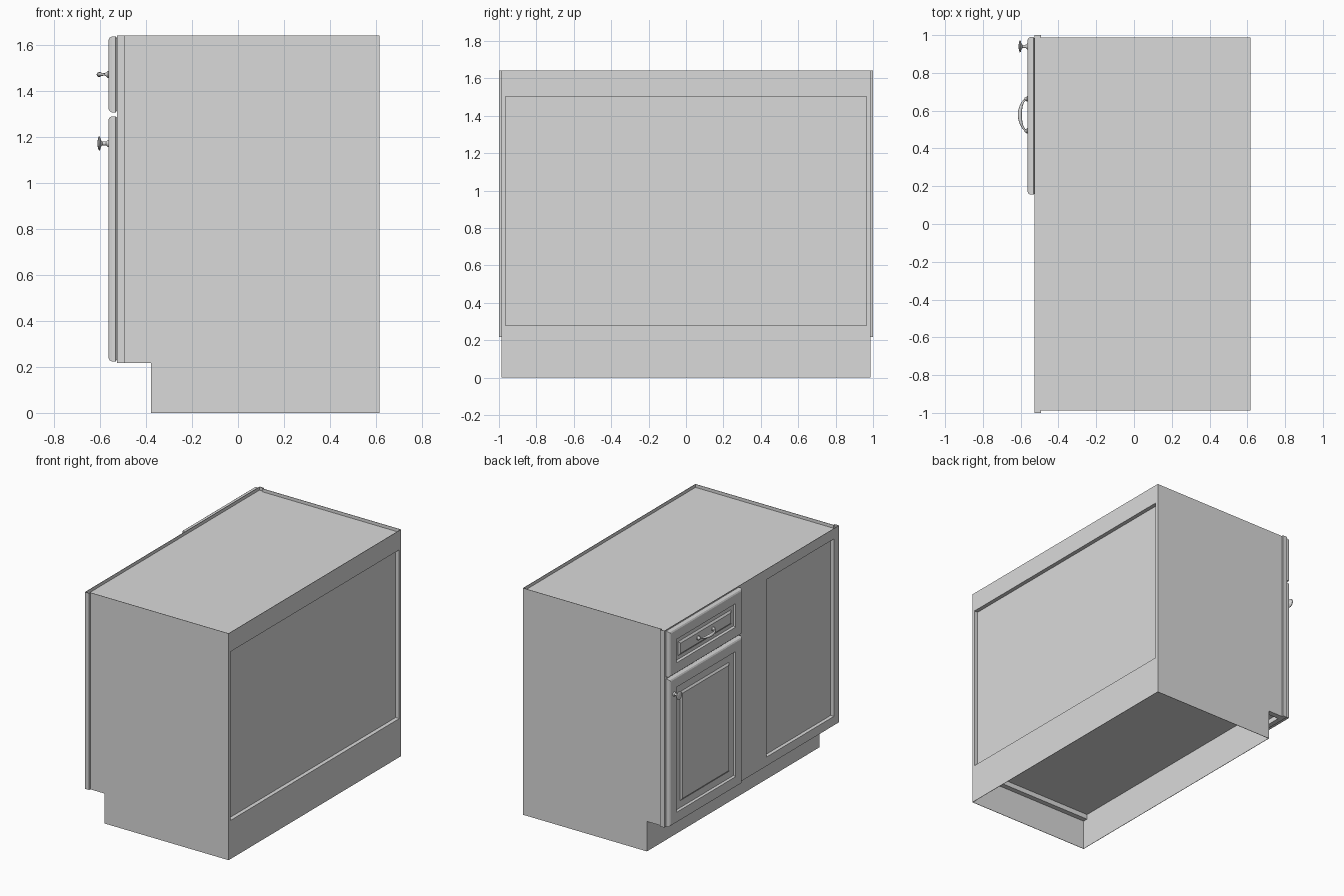
import bpy, bmesh, math

cube = bpy.data.objects.get("Cube")
if cube:
    bpy.data.objects.remove(cube, do_unlink=True)

grey = bpy.data.materials.new("light_grey")
grey.use_nodes = True
grey.diffuse_color = (0.7, 0.7, 0.7, 1)
grey.node_tree.nodes["Principled BSDF"].inputs["Base Color"].default_value = (0.7, 0.7, 0.7, 1)


def smooth_shade(ob):
    bpy.ops.object.select_all(action='DESELECT')
    ob.select_set(True)
    bpy.context.view_layer.objects.active = ob
    bpy.ops.object.shade_smooth_by_angle(angle=math.radians(40))


def finish(name, bm, smooth=False):
    bmesh.ops.recalc_face_normals(bm, faces=bm.faces)
    me = bpy.data.meshes.new(name)
    bm.to_mesh(me)
    bm.free()
    ob = bpy.data.objects.new(name, me)
    bpy.context.collection.objects.link(ob)
    me.materials.append(grey)
    if smooth:
        smooth_shade(ob)


def box(name, x0, x1, y0, y1, z0, z1):
    bm = bmesh.new()
    bmesh.ops.create_cube(bm, size=1)
    bmesh.ops.scale(bm, verts=bm.verts, vec=(x1 - x0, y1 - y0, z1 - z0))
    bmesh.ops.translate(bm, verts=bm.verts, vec=((x0 + x1) / 2, (y0 + y1) / 2, (z0 + z1) / 2))
    finish(name, bm)


def bridge(bm, a, b):
    n = len(a)
    for i in range(n):
        bm.faces.new((a[i], a[(i + 1) % n], b[(i + 1) % n], b[i]))


def ring(name, bm, loops):
    """Join four vertex loops into a closed ring."""
    for i in range(4):
        bridge(bm, loops[i], loops[(i + 1) % 4])
    finish(name, bm)


def rect_loop(bm, x, rect, inset=0):
    y0, y1, z0, z1 = rect
    y0, y1, z0, z1 = y0 + inset, y1 - inset, z0 + inset, z1 - inset
    return [bm.verts.new((x, y, z)) for y, z in ((y0, z0), (y1, z0), (y1, z1), (y0, z1))]


def frame(name, x0, x1, outer, opening):
    """Flat rectangular frame with one opening."""
    bm = bmesh.new()
    ring(name, bm, [rect_loop(bm, x, r) for x, r in
                    ((x0, outer), (x1, outer), (x1, opening), (x0, opening))])


def thin_wall(name, outer, inner, z0, z1):
    """Upright thin wall; each plan is the +y half, mirrored to -y."""
    bm = bmesh.new()
    loops = []
    for half, z in ((outer, z0), (outer, z1), (inner, z1), (inner, z0)):
        plan = half + [(x, -y) for x, y in reversed(half)]
        loops.append([bm.verts.new((x, y, z)) for x, y in plan])
    ring(name, bm, loops)


def raised_panel(name, rect, border, groove):
    """Chamfered front with a groove around a raised centre field."""
    field = border + groove
    steps = [(-0.527, 0.006), (-0.532, 0), (-0.549, 0), (-0.558, 0.005), (-0.563, 0.014),
             (-0.563, border), (-0.55, border + 0.008), (-0.55, field - 0.014),
             (-0.56, field)]
    bm = bmesh.new()
    loops = [rect_loop(bm, x, rect, i) for x, i in steps]
    for a, b in zip(loops, loops[1:]):
        bridge(bm, a, b)
    bm.faces.new(loops[0])
    bm.faces.new(loops[-1])
    finish(name, bm)


def lathe_x(name, profile, y, z, sides=20):
    """Revolve (x, radius) points around an axis parallel to x."""
    bm = bmesh.new()
    angles = [2 * math.pi * i / sides for i in range(sides)]
    loops = [[bm.verts.new((x, y + r * math.cos(a), z + r * math.sin(a))) for a in angles]
             for x, r in profile]
    for a, b in zip(loops, loops[1:]):
        bridge(bm, a, b)
    bm.faces.new(loops[0])
    bm.faces.new(loops[-1])
    finish(name, bm, True)


BASE, FLOOR, DECK, TOP = 0.217, 0.253, 1.618, 1.642

# Side, top and recessed infill panels; the floor sits above the lower edges
for label, s in (("left", 1), ("right", -1)):
    y0, y1 = sorted((s * 0.947, s * 0.987))
    box(label + "_side_panel", -0.492, 0.587, y0, y1, BASE, DECK)
box("top_panel", -0.525, 0.614, -0.985, 0.985, 1.605, DECK + 0.001)
box("floor_panel", -0.493, 0.587, -0.947, 0.947, FLOOR, 0.27)
box("back_panel", 0.575, 0.587, -0.975, 0.975, FLOOR, 1.605)
box("blind_panel", -0.501, -0.489, -0.975, 0.975, FLOOR, 1.605)

# Thin skirt forming the toe kick, and thin rim standing above the deck
thin_wall("base_skirt", [(-0.378, 0.987), (0.616, 0.987)],
          [(-0.375, 0.984), (0.613, 0.984)], 0, BASE)
box("toe_kick_cleat", -0.378, -0.375, -0.947, 0.947, BASE, FLOOR)
thin_wall("top_rim", [(-0.527, 1), (-0.492, 1), (-0.492, 0.987), (0.616, 0.987)],
          [(-0.524, 0.997), (-0.495, 0.997), (-0.495, 0.984), (0.613, 0.984)], DECK, TOP)

# Back frame and front face frame
frame("back_frame", 0.587, 0.616, (-0.987, 0.987, BASE, DECK), (-0.965, 0.965, 0.28, 1.502))
frame("face_frame", -0.527, -0.492, (-1, 1, BASE, DECK), (-0.94, -0.17, 0.282, 1.567))

# Door and drawer front
raised_panel("door", (0.155, 0.99, 0.224, 1.29), 0.08, 0.072)
raised_panel("drawer_front", (0.155, 0.99, 1.307, 1.637), 0.08, 0.048)

# Door knob
lathe_x("door_knob", [(-0.56, 0.016), (-0.567, 0.015), (-0.573, 0.009), (-0.59, 0.008),
                      (-0.596, 0.014), (-0.6, 0.03), (-0.605, 0.031), (-0.609, 0.022),
                      (-0.611, 0.008)], 0.94, 1.172)

# Drawer pull: arched bar thicker at the middle, on two flared feet
pull_y, pull_z = 0.578, 1.472
curve = bpy.data.curves.new("drawer_pull", 'CURVE')
curve.dimensions = '3D'
curve.bevel_depth = 0.011
curve.bevel_resolution = 3
curve.use_fill_caps = True
spline = curve.splines.new('POLY')
count = 17
spline.points.add(count - 1)
for i, p in enumerate(spline.points):
    t = math.pi * i / (count - 1)
    p.co = (-0.561 - 0.043 * math.sin(t), pull_y - 0.086 * math.cos(t), pull_z, 1)
    p.radius = 0.45 + 0.55 * math.sin(t) ** 4
pull = bpy.data.objects.new("drawer_pull", curve)
bpy.context.collection.objects.link(pull)
curve.materials.append(grey)
bpy.ops.object.select_all(action='DESELECT')
pull.select_set(True)
bpy.context.view_layer.objects.active = pull
bpy.ops.object.convert(target='MESH')
smooth_shade(bpy.context.view_layer.objects.active)
for label, s in (("left", 1), ("right", -1)):
    lathe_x("pull_foot_" + label, [(-0.55, 0.015), (-0.566, 0.015), (-0.571, 0.010),
                                   (-0.58, 0.005)], pull_y + s * 0.085, pull_z)
